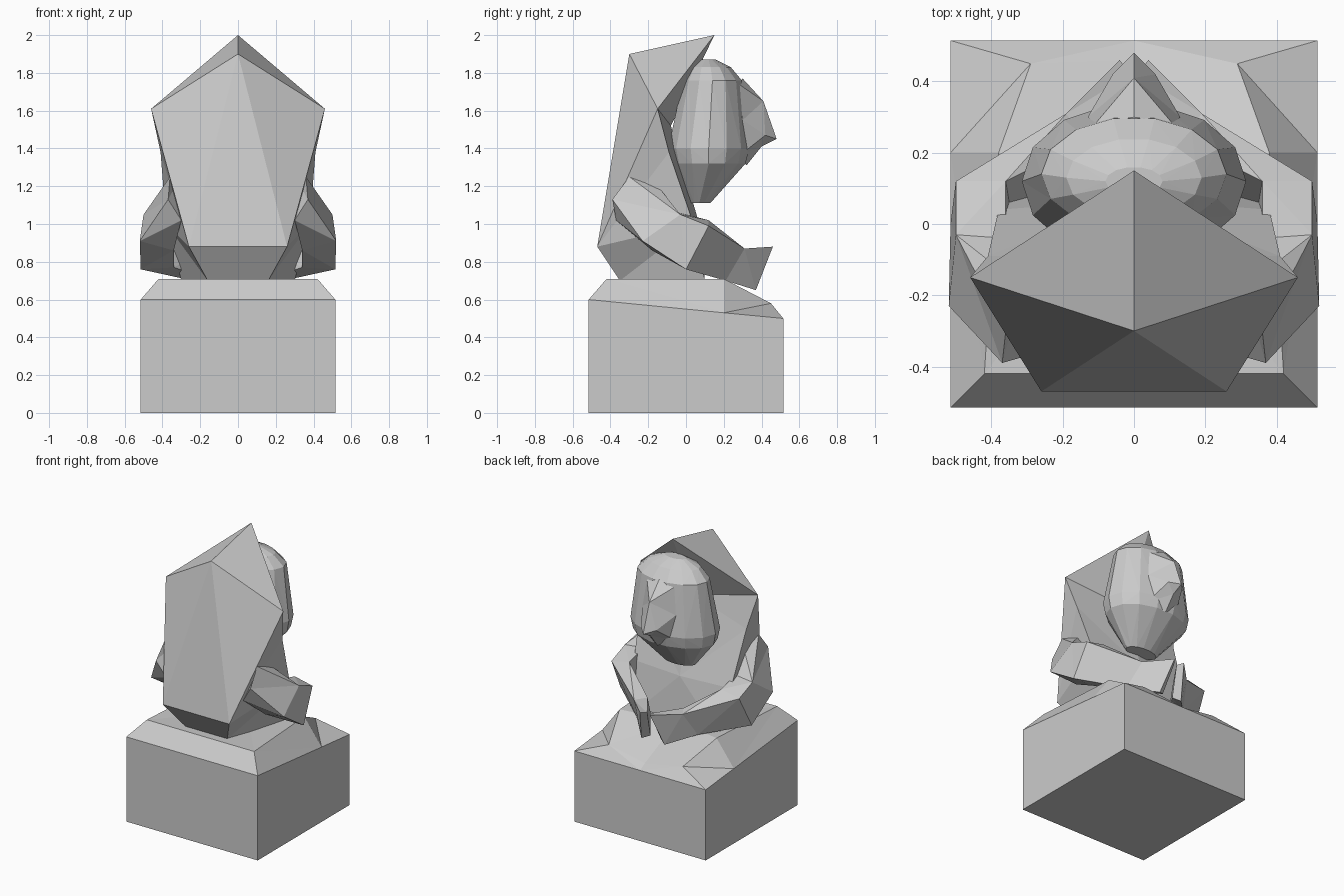
import bpy, bmesh, math

if "Cube" in bpy.data.objects:
    bpy.data.objects.remove(bpy.data.objects["Cube"])


def make(name, verts, faces, mirror=False):
    bm = bmesh.new()
    vs = [bm.verts.new(v) for v in verts]
    for f in faces:
        bm.faces.new([vs[i] for i in f])
    # long quads are bent, so split them into flat facets
    bmesh.ops.triangulate(bm, faces=[f for f in bm.faces if len(f.verts) > 3])
    bmesh.ops.recalc_face_normals(bm, faces=bm.faces)
    me = bpy.data.meshes.new(name)
    bm.to_mesh(me)
    bm.free()
    ob = bpy.data.objects.new(name, me)
    bpy.context.collection.objects.link(ob)
    if mirror:
        m = ob.modifiers.new("mirror", 'MIRROR')
        m.use_mirror_merge = False
    return ob


def loft(name, loops, top=None, mirror=False):
    """Skin equal-length loops; optional centre point fans the last cap."""
    n = len(loops[0])
    verts = [p for lp in loops for p in lp]
    faces = [tuple(range(n))]
    for k in range(len(loops) - 1):
        for i in range(n):
            j = (i + 1) % n
            faces.append((k*n+i, k*n+j, (k+1)*n+j, (k+1)*n+i))
    base = (len(loops) - 1) * n
    if top:
        verts.append(top)
        faces += [(base+i, base+(i+1) % n, len(verts)-1) for i in range(n)]
    else:
        faces.append(tuple(range(base, base+n)))
    return make(name, verts, faces, mirror)


# Plinth: sloped block with a bevelled, seat-like top
s = 0.515
rim = [(-s, -s, .60), (s, -s, .60), (s, .2, .53), (s, s, .50),
       (0, s, .50), (-s, s, .50), (-s, .2, .53)]
upper = [(-.42, -.42, .71), (.42, -.42, .71), (.38, .2, .71), (.29, .45, .58),
         (0, .46, .53), (-.29, .45, .58), (-.38, .2, .71)]
loft("plinth", [[(x, y, 0) for x, y, z in rim], rim, upper], top=(0, .1, .69))

# Hooded robe: pointed back shell, recessed opening, chest
robe_v = [(0, .15, 2.0), (0, -.30, 1.9), (0, -.08, 1.52), (0, .07, 1.0)]
for sx in (1, -1):
    robe_v += [(sx*x, y, z) for x, y, z in [
        (.46, -.15, 1.61), (.26, -.47, .88), (.16, -.35, .70),
        (.41, -.09, 1.38), (.38, .04, 1.0), (.30, .10, .70)]]
robe_f = [(1, 4, 5, 11, 10), (5, 6, 12, 11), (6, 9, 15, 12),
          (9, 8, 3, 14, 15)]
for o in (4, 10):
    robe_f += [(0, 1, o), (0, o, 2), (o, o+3, 2), (2, o+3, 3),
               (o+3, o+4, 3), (o, o+1, o+3), (o+1, o+4, o+3),
               (o+1, o+2, o+5, o+4)]
make("hooded_robe", robe_v, robe_f)

# Head: faceted egg
rings = [(1.11, .07, .12, .06), (1.32, .12, .30, .20), (1.40, .12, .315, .22),
         (1.76, .14, .26, .16), (1.83, .13, .19, .11), (1.87, .12, .08, .04)]
N = 14
loft("head", [[(rx*math.cos(2*math.pi*i/N), c + ry*math.sin(2*math.pi*i/N), z)
               for i in range(N)] for z, c, rx, ry in rings])

# Face wedge: brow, nose and chin
face_v = [(0, .30, 1.77), (0, .41, 1.65), (0, .48, 1.45), (0, .40, 1.41),
          (0, .32, 1.31)]
for sx in (1, -1):
    face_v += [(sx*.11, .28, 1.74), (sx*.13, .30, 1.55),
               (sx*.06, .42, 1.47), (sx*.12, .28, 1.36)]
face_f = [(0, 5, 6, 8, 4, 12, 10, 9)]
for o in (5, 9):
    face_f += [(0, 1, o), (o, 1, o+1), (1, o+2, o+1), (1, 2, o+2),
               (2, 3, o+2), (o+1, o+2, o+3), (o+2, 3, o+3), (3, 4, o+3)]
make("face", face_v, face_f)

# Sleeved arms, mirrored, meeting at the hands in front
loft("arm", [
    [(.31, -.18, 1.24), (.36, -.30, 1.25), (.37, -.39, 1.13), (.30, -.37, 1.02)],
    [(.36, -.04, 1.06), (.50, -.03, 1.05), (.52, -.23, .91), (.34, -.18, .86)],
    [(.36, .12, 1.02), (.50, .12, .99), (.515, 0, .76), (.34, 0, .77)],
    [(.14, .23, .87), (.19, .31, .87), (.24, .21, .70), (.18, .14, .72)],
    [(.01, .42, .87), (.04, .46, .88), (.09, .37, .65), (.04, .34, .67)],
], mirror=True)
